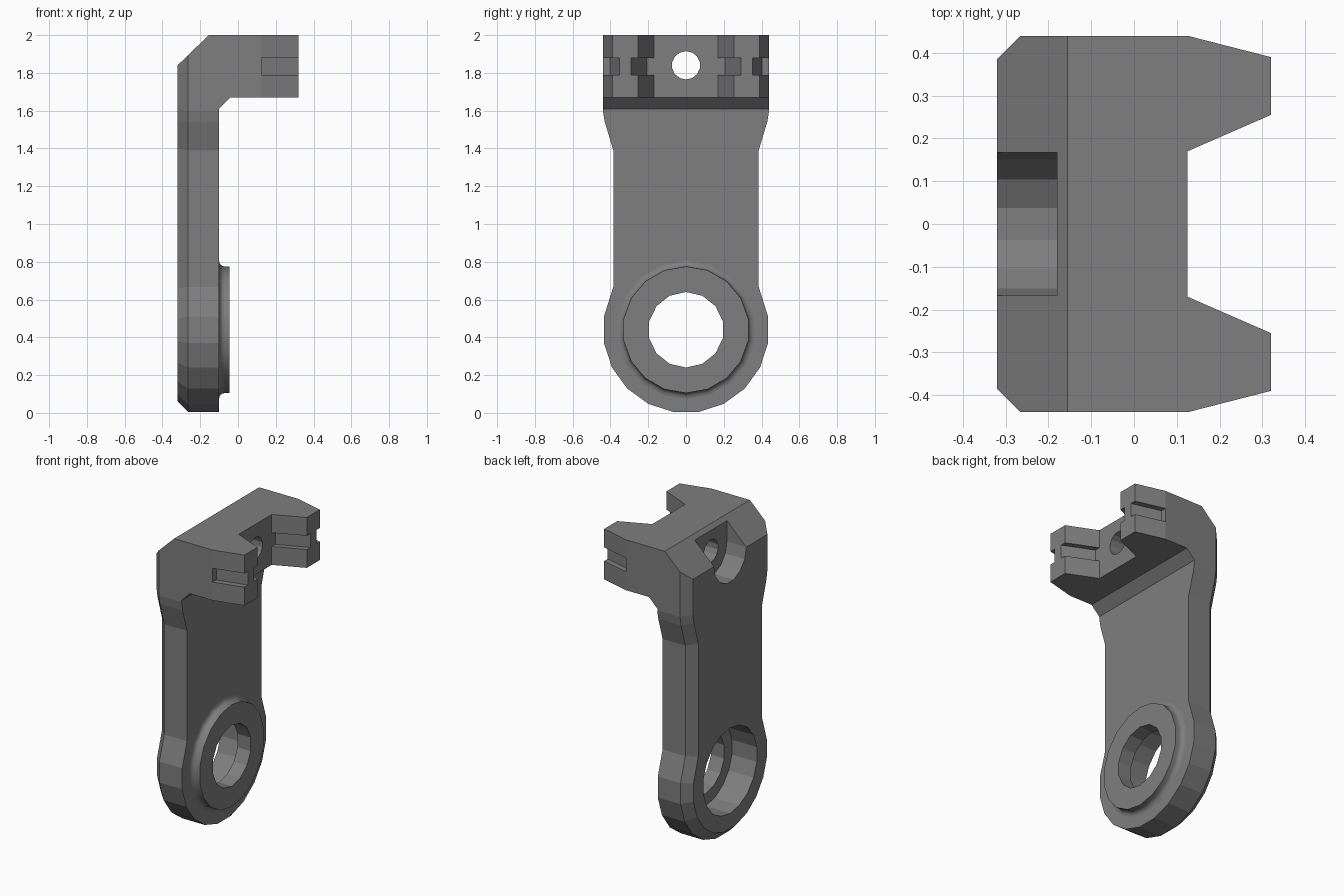
import bpy
import bmesh
from math import sin, cos, pi, radians

cube = bpy.data.objects.get("Cube")
if cube:
    bpy.data.objects.remove(cube, do_unlink=True)

grey = bpy.data.materials.new("mid_grey")
grey.use_nodes = True
tone = (0.21, 0.21, 0.21, 1)
grey.diffuse_color = tone
grey.node_tree.nodes["Principled BSDF"].inputs["Base Color"].default_value = tone

AXES = {"x": lambda p, d: (d, p[0], p[1]),
        "y": lambda p, d: (p[0], d, p[1]),
        "z": lambda p, d: (p[0], p[1], d)}


def finish(bm, name):
    bmesh.ops.recalc_face_normals(bm, faces=bm.faces[:])
    mesh = bpy.data.meshes.new(name)
    bm.to_mesh(mesh)
    bm.free()
    mesh.materials.append(grey)
    obj = bpy.data.objects.new(name, mesh)
    bpy.context.collection.objects.link(obj)
    return obj


def loft(rings, smooth=False):
    """Skin a list of equally long vertex rings and cap both ends."""
    bm = bmesh.new()
    rows = [[bm.verts.new(c) for c in ring] for ring in rings]
    n = len(rows[0])
    for a, b in zip(rows, rows[1:]):
        for i in range(n):
            j = (i + 1) % n
            bm.faces.new((a[i], a[j], b[j], b[i])).smooth = smooth
    bm.faces.new(rows[0])
    bm.faces.new(rows[-1])
    bmesh.ops.recalc_face_normals(bm, faces=bm.faces[:])
    return bm


def prism(name, points, axis, start, end):
    place = AXES[axis]
    return finish(loft([[place(p, d) for p in points] for d in (start, end)]), name)


def circle(radius, sides, z, turn=0.0):
    """Ring of (y, z) points; turn is in side steps, zero puts a point on top."""
    steps = [2 * pi * (i + turn) / sides for i in range(sides)]
    return [(radius * sin(a), z + radius * cos(a)) for a in steps]


def combine(target, tool, operation):
    mod = target.modifiers.new(operation.lower(), "BOOLEAN")
    mod.operation = operation
    mod.solver = "EXACT"
    mod.object = tool
    bpy.context.view_layer.objects.active = target
    bpy.ops.object.modifier_apply(modifier=mod.name)
    bpy.data.objects.remove(tool, do_unlink=True)


HALF, BACK, FRONT, BEVEL = 0.44, -0.32, 0.32, 0.055
PIVOT, BOLT = 0.44, 1.84

# Arm outline: round lower lobe, narrow waist, flared head
half = [(HALF * sin(radians(a)), PIVOT - HALF * cos(radians(a)))
        for a in range(9, 100, 18)]
half += [(0.385, 0.667), (0.385, 1.39), (0.43, 1.54), (HALF, 1.6), (HALF, 2.3)]
outline = half + [(-y, z) for y, z in reversed(half)]
bm = loft([[(d, y, z) for y, z in outline] for d in (BACK + BEVEL, 0.5)])

# Bevelled rim around the back face
rear = min(bm.faces, key=lambda f: f.calc_center_median().x)
bmesh.ops.inset_individual(bm, faces=[rear], thickness=BEVEL, depth=BEVEL,
                           use_even_offset=True)
bracket = finish(bm, "bracket_arm")

# Side profile: thin arm below, thick head above with a sloped rear corner
side = [(-0.5, -0.1), (-0.1, -0.1), (-0.1, 1.61), (-0.04, 1.67), (FRONT, 1.67),
        (FRONT, 2), (-0.155, 2), (BACK, BOLT), (-0.5, 1.665)]
combine(bracket, prism("profile", side, "y", -0.7, 0.7), "INTERSECT")

# Gap between the two jaws
MOUTH, TIP = 0.125, 0.42
IN_SLOPE, OUT_SLOPE, GROOVE = 0.436, -0.256, 0.037
inner_tip = 0.17 + IN_SLOPE * (TIP - MOUTH)
outer_tip = HALF + OUT_SLOPE * (TIP - MOUTH)
gap = [(MOUTH, -0.17), (TIP, -inner_tip), (TIP, inner_tip), (MOUTH, 0.17)]
combine(bracket, prism("gap", gap, "z", 1.5, 2.2), "DIFFERENCE")

# Tapered jaw sides, with a groove along each inner and outer face
for s in (1, -1):
    taper = [(MOUTH, s * HALF), (TIP, s * outer_tip), (TIP, s * 0.6), (MOUTH, s * 0.6)]
    combine(bracket, prism("taper", taper, "z", 1.5, 2.2), "DIFFERENCE")
    outer = [(MOUTH, s * (HALF - GROOVE)), (TIP, s * (outer_tip - GROOVE)),
             (TIP, s * 0.6), (MOUTH, s * 0.6)]
    inner = [(MOUTH, s * (0.17 + GROOVE)), (TIP, s * (inner_tip + GROOVE)),
             (TIP, s * 0.05), (MOUTH, s * 0.05)]
    for shape in (outer, inner):
        combine(bracket, prism("groove", shape, "z", 1.79, 1.88), "DIFFERENCE")

# Raised boss with a filleted foot
fillet = [(-0.07 - 0.03 * cos(t * pi / 8), 0.365 - 0.03 * sin(t * pi / 8))
          for t in range(5)]
stations = [(-0.15, 0.365)] + fillet + [(-0.045, 0.335)]
boss = finish(loft([[(x, y, z) for y, z in circle(r, 18, PIVOT)]
                    for x, r in stations], smooth=True), "boss")
combine(bracket, boss, "UNION")

# Pivot bore and its wide rear recess
combine(bracket, prism("bore", circle(0.2, 14, PIVOT), "x", -0.5, 0.2), "DIFFERENCE")
combine(bracket, prism("recess", circle(0.28, 18, PIVOT), "x", -0.5, -0.14), "DIFFERENCE")

# Bolt hole and its round-bottomed rear pocket, open at the top
combine(bracket, prism("bolt_hole", circle(0.075, 14, BOLT), "x", -0.5, 0.3), "DIFFERENCE")
pocket = [p for p in circle(0.167, 14, BOLT, 0.5) if p[1] < BOLT + 0.01]
pocket += [(-0.167, 2.2), (0.167, 2.2)]
combine(bracket, prism("pocket", pocket, "x", -0.5, -0.18), "DIFFERENCE")

# Only the boss flank is smooth; every other edge stays crisp
bm = bmesh.new()
bm.from_mesh(bracket.data)
for face in bm.faces:
    c = face.calc_center_median()
    flank = abs(((c.y ** 2 + (c.z - PIVOT) ** 2) ** 0.5) - 0.345) < 0.03
    face.smooth = flank and -0.099 < c.x < -0.046
    face.material_index = 0
for edge in bm.edges:
    edge.smooth = all(f.smooth for f in edge.link_faces)
bm.to_mesh(bracket.data)
bm.free()
